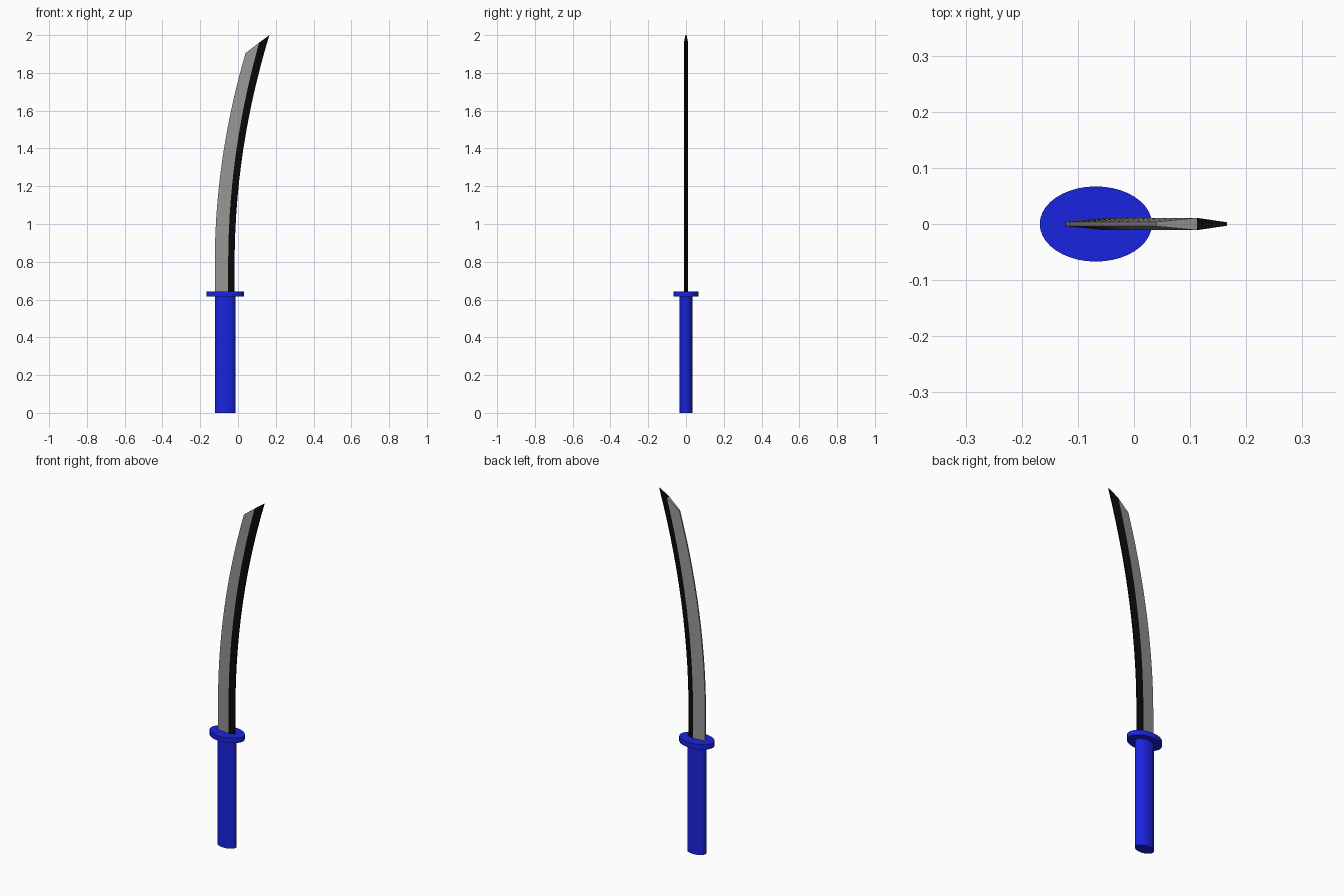
import bpy, bmesh

if "Cube" in bpy.data.objects:
    bpy.data.objects.remove(bpy.data.objects["Cube"])

CX = -0.068  # handle axis


def material(name, rgb):
    m = bpy.data.materials.new(name)
    m.diffuse_color = (*rgb, 1)
    m.use_nodes = True
    m.node_tree.nodes["Principled BSDF"].inputs["Base Color"].default_value = m.diffuse_color
    return m


blue = material("blue", (0.01, 0.017, 0.75))
black = material("black", (0.003, 0.003, 0.003))
steel = material("steel", (0.3, 0.3, 0.3))


def oval(name, rx, ry, z0, z1):
    bpy.ops.mesh.primitive_cylinder_add(vertices=40, radius=1, depth=1,
                                        location=(CX, 0, (z0 + z1) / 2))
    ob = bpy.context.object
    ob.name = name
    ob.scale = (rx, ry, z1 - z0)
    bpy.ops.object.transform_apply(location=False, rotation=False, scale=True)
    bpy.ops.object.shade_smooth_by_angle()
    ob.data.materials.append(blue)


# Grip and guard
oval("handle", 0.055, 0.035, 0, 0.62)
oval("guard", 0.1, 0.067, 0.615, 0.643)

# Blade: each line of the hexagonal section runs straight, then sweeps to the tip
# (base x, tip x, tip z, half thickness)
spine = (-0.123, 0.04, 1.905, 0.004)
ridge = (-0.052, 0.112, 1.96, 0.011)
edge = (-0.018, 0.166, 2.0, 0.003)
section = [(spine, -1), (ridge, -1), (edge, -1), (edge, 1), (ridge, 1), (spine, 1)]
Z0, Z1, STEPS = 0.63, 0.79, 14

bm = bmesh.new()
rings = [[bm.verts.new((l[0], s * l[3], Z0)) for l, s in section]]
for i in range(STEPS + 1):
    t = i / STEPS
    rings.append([bm.verts.new((l[0] + (l[1] - l[0]) * t * t, s * l[3],
                                Z1 + (l[2] - Z1) * t)) for l, s in section])
for a, b in zip(rings, rings[1:]):
    for k in range(6):
        n = (k + 1) % 6
        f = bm.faces.new((a[k], a[n], b[n], b[k]))
        f.material_index = 1 if k in (1, 2, 3) else 0
# End caps, split at the ridge into body and cutting edge
for r in (rings[0], rings[-1]):
    bm.faces.new((r[0], r[1], r[4], r[5]))
    bm.faces.new((r[1], r[2], r[3], r[4])).material_index = 1
bmesh.ops.recalc_face_normals(bm, faces=bm.faces)
mesh = bpy.data.meshes.new("blade")
bm.to_mesh(mesh)
bm.free()
mesh.materials.append(steel)
mesh.materials.append(black)
bpy.context.collection.objects.link(bpy.data.objects.new("blade", mesh))
